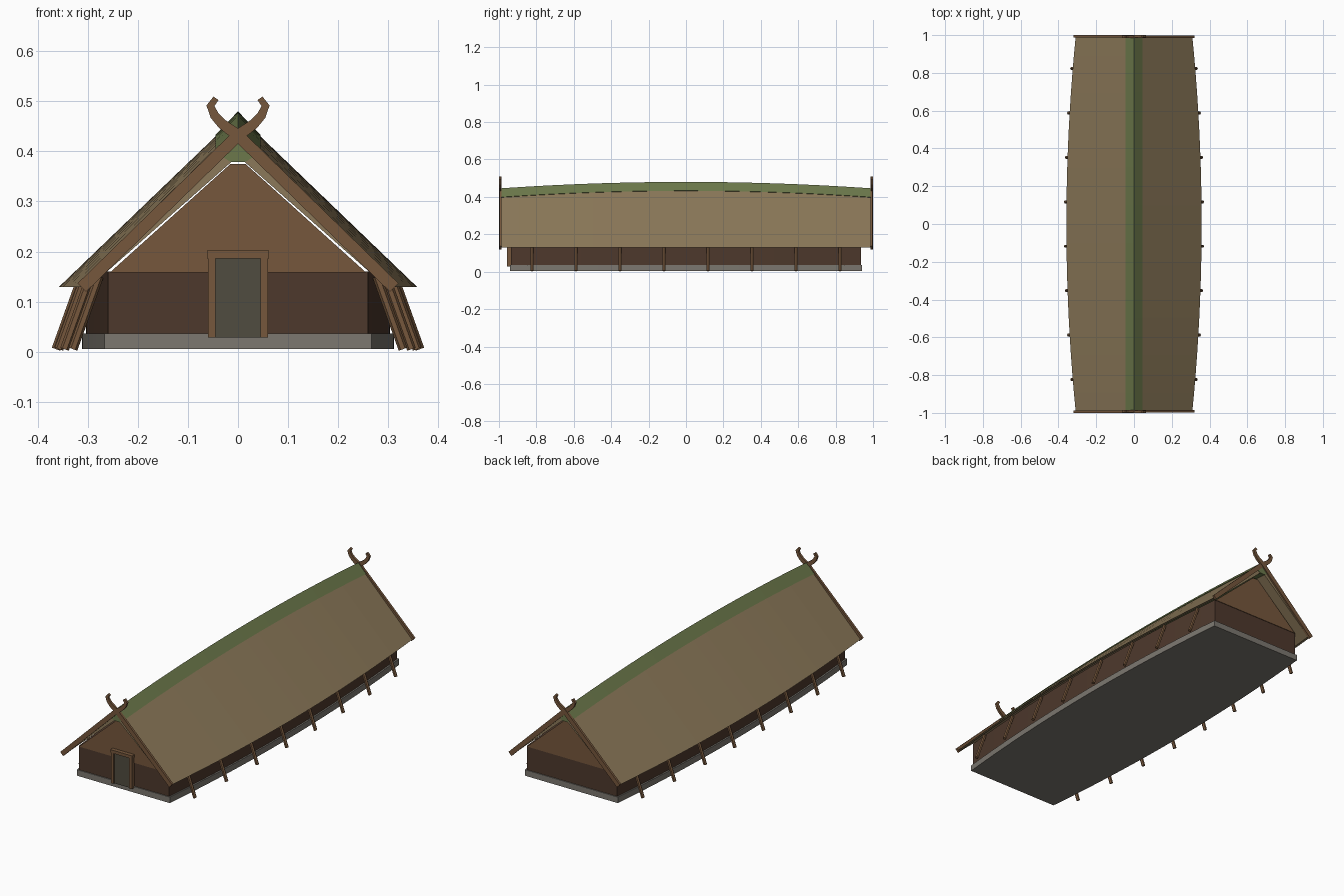
import bpy, math
from mathutils import Vector

if "Cube" in bpy.data.objects:
    bpy.data.objects.remove(bpy.data.objects["Cube"])

def mat(name, r, g, b):
    m = bpy.data.materials.new(name)
    m.diffuse_color = (r, g, b, 1)
    m.use_nodes = True
    m.node_tree.nodes["Principled BSDF"].inputs["Base Color"].default_value = m.diffuse_color
    return m

THATCH = mat("thatch", .26, .19, .10)
TURF = mat("turf", .15, .19, .07)
WOOD = mat("wood", .18, .095, .045)
DARK = mat("dark_wood", .075, .04, .025)
STONE = mat("stone", .20, .185, .16)
DOOR = mat("door_planks", .08, .072, .05)

def make(name, verts, faces, m):
    me = bpy.data.meshes.new(name)
    me.from_pydata(verts, [], faces)
    me.materials.append(m)
    ob = bpy.data.objects.new(name, me)
    bpy.context.collection.objects.link(ob)
    return ob

def loft(name, section, y0, y1, steps, m):
    """Sweep section(y) -> [(x, z), ...] along y, with capped ends."""
    verts, faces = [], []
    n = len(section(0))
    for i in range(steps + 1):
        y = y0 + (y1 - y0) * i / steps
        verts += [(x, y, z) for x, z in section(y)]
    for i in range(steps):
        for j in range(n):
            a, b = i * n + j, i * n + (j + 1) % n
            faces.append((a, b, b + n, a + n))
    faces.append(tuple(reversed(range(n))))
    faces.append(tuple(range(steps * n, steps * n + n)))
    return make(name, verts, faces, m)

def prism(name, pts, y0, y1, m):
    return loft(name, lambda y: pts, y0, y1, 1, m)

def rect(w, z0, z1, cx=0):
    return [(cx - w, z0), (cx - w, z1), (cx + w, z1), (cx + w, z0)]

def bow(mid, y, drop=.051):
    return mid - drop * y * y

def ridge(y):
    return .479 - .035 * y * y

# Bowed stone footing and timber walls
loft("footing", lambda y: rect(bow(.312, y), .005, .036), -.94, .94, 20, STONE)
loft("walls", lambda y: rect(bow(.304, y), .036, .16), -.935, .935, 20, DARK)

# Gable panels at both ends
for s in (-1, 1):
    prism("gable_panel", [(-.256, .158), (-.015, .375), (.015, .375), (.256, .158)],
          s * .93 - .008, s * .93 + .008, WOOD)

# Thatched roof with hollow underside
def roof_section(y):
    w, r = bow(.358, y, .05), ridge(y) - .006
    return [(-w, .129), (0, r), (w, .129), (w - .012, .129), (0, r - .048), (-w + .012, .129)]
loft("thatched_roof", roof_section, -.992, .992, 20, THATCH)

# Turf ridge cap
def cap_section(y):
    r = ridge(y)
    return [(-.045, r - .046), (0, r + .001), (.045, r - .046), (.014, r - .066), (-.014, r - .066)]
loft("ridge_cap", cap_section, -.994, .994, 20, TURF)

# Crossed bargeboards ending in curled horns
PATH = [(-.312, .128), (0, .432), (.032, .455), (.047, .472), (.055, .491), (.044, .506)]
WIDTH = [.012, .012, .010, .009, .008, .006]

def ribbon(side):
    p = [Vector((x * side, z)) for x, z in PATH]
    left, right = [], []
    for i, q in enumerate(p):
        d = (p[min(i + 1, len(p) - 1)] - p[max(i - 1, 0)]).normalized()
        nrm = Vector((-d.y, d.x)) * WIDTH[i]
        left.append(tuple(q + nrm))
        right.append(tuple(q - nrm))
    pts = left + right[::-1]
    return pts if side > 0 else pts[::-1]

for s in (-1, 1):
    for side in (-1, 1):
        c = s * (.993 + .001 * side)
        prism("horned_bargeboard", ribbon(side), c - .006, c + .006, WOOD)

# Door with frame on the front only
prism("door", rect(.047, .028, .188), -.949, -.93, DOOR)
for s in (-1, 1):
    prism("door_jamb", rect(.0075, .028, .188, s * .0525), -.956, -.93, WOOD)
prism("door_lintel", rect(.062, .186, .202), -.958, -.93, WOOD)

# Slanted buttress posts along both sides
for s in (-1, 1):
    for i in range(8):
        y = -.823 + i * .2351
        a = Vector((s * bow(.364, y), y, .005))
        b = Vector((s * bow(.312, y), y, .15))
        bpy.ops.mesh.primitive_cylinder_add(vertices=6, radius=.009, depth=(b - a).length,
                                            location=(a + b) / 2)
        ob = bpy.context.object
        ob.name = "buttress_post"
        ob.rotation_euler = (b - a).to_track_quat('Z', 'Y').to_euler()
        ob.data.materials.append(WOOD)

# Consistent outward normals
import bmesh
for ob in bpy.data.objects:
    bm = bmesh.new()
    bm.from_mesh(ob.data)
    bmesh.ops.recalc_face_normals(bm, faces=bm.faces)
    bm.to_mesh(ob.data)
    bm.free()
